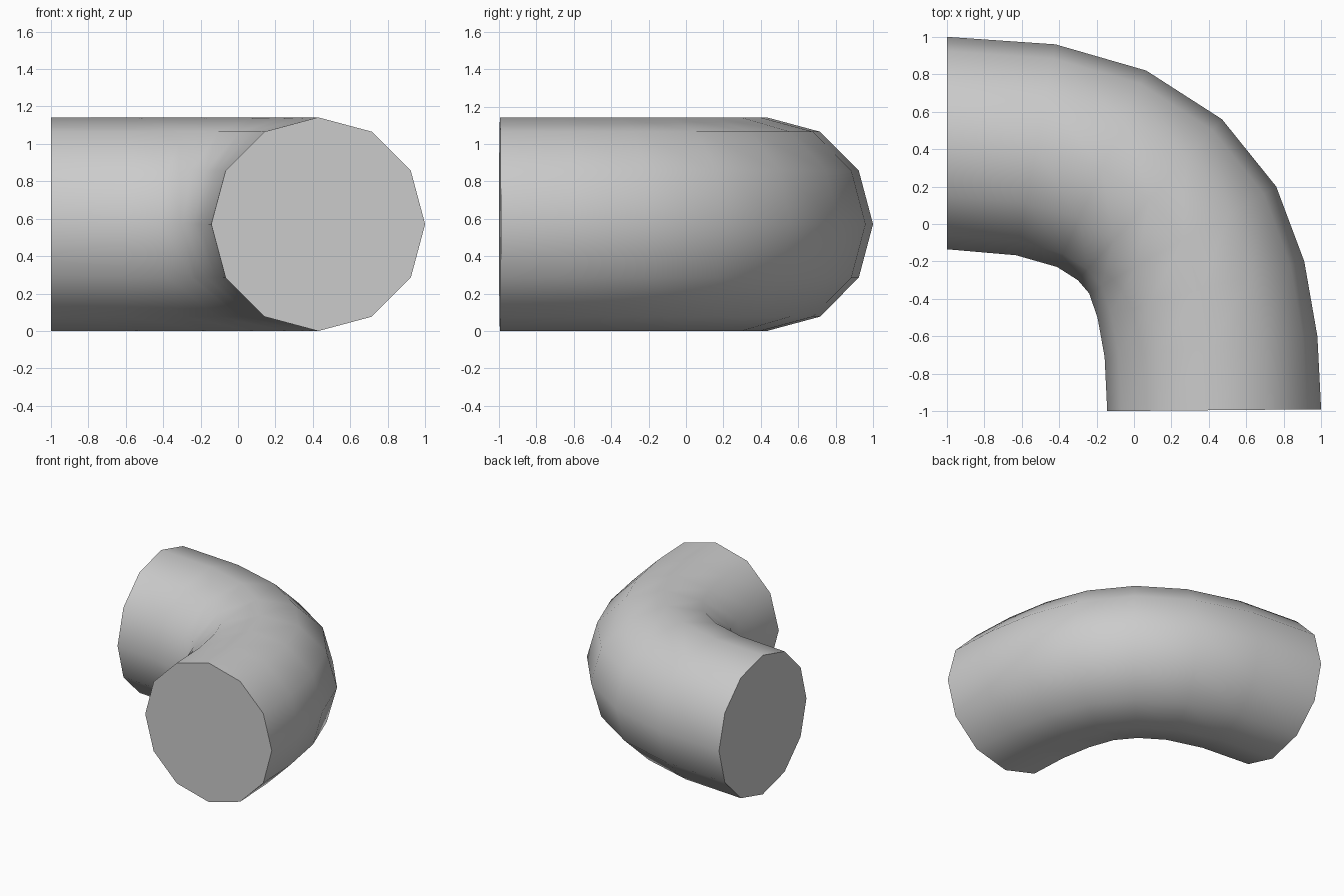
import bpy, bmesh, math
from mathutils import Vector

if "Cube" in bpy.data.objects:
    bpy.data.objects.remove(bpy.data.objects["Cube"])

SIDES = 12
RADIUS = 0.571
# Outer and inner edge of each ring of the bend, seen from above
OUTER = [(-1, 1), (-0.42, 0.96), (0.065, 0.82), (0.47, 0.56),
         (0.76, 0.20), (0.91, -0.20), (0.98, -0.60), (1, -0.99)]
INNER = [(-1, -0.135), (-0.63, -0.167), (-0.41, -0.23), (-0.30, -0.30),
         (-0.24, -0.37), (-0.195, -0.50), (-0.157, -0.71), (-0.143, -1)]

bm = bmesh.new()

# Twelve-sided rings along the bend
rings = []
for o, i in zip(OUTER, INNER):
    o, i = Vector((*o, RADIUS)), Vector((*i, RADIUS))
    mid, side = (o + i) / 2, (o - i) / 2
    angles = [2 * math.pi * k / SIDES for k in range(SIDES)]
    rings.append([bm.verts.new(mid + side * math.cos(a) + Vector((0, 0, RADIUS * math.sin(a))))
                  for a in angles])

# Smooth pipe wall
for a, b in zip(rings, rings[1:]):
    for k in range(SIDES):
        n = (k + 1) % SIDES
        bm.faces.new((a[k], a[n], b[n], b[k])).smooth = True

# Flat end caps with sharp rims
for ring in (rings[0], rings[-1]):
    cap = bm.faces.new(ring)
    for e in cap.edges:
        e.smooth = False

bmesh.ops.recalc_face_normals(bm, faces=bm.faces)
mesh = bpy.data.meshes.new("pipe_elbow")
bm.to_mesh(mesh)
bm.free()
bpy.context.collection.objects.link(bpy.data.objects.new("pipe_elbow", mesh))
